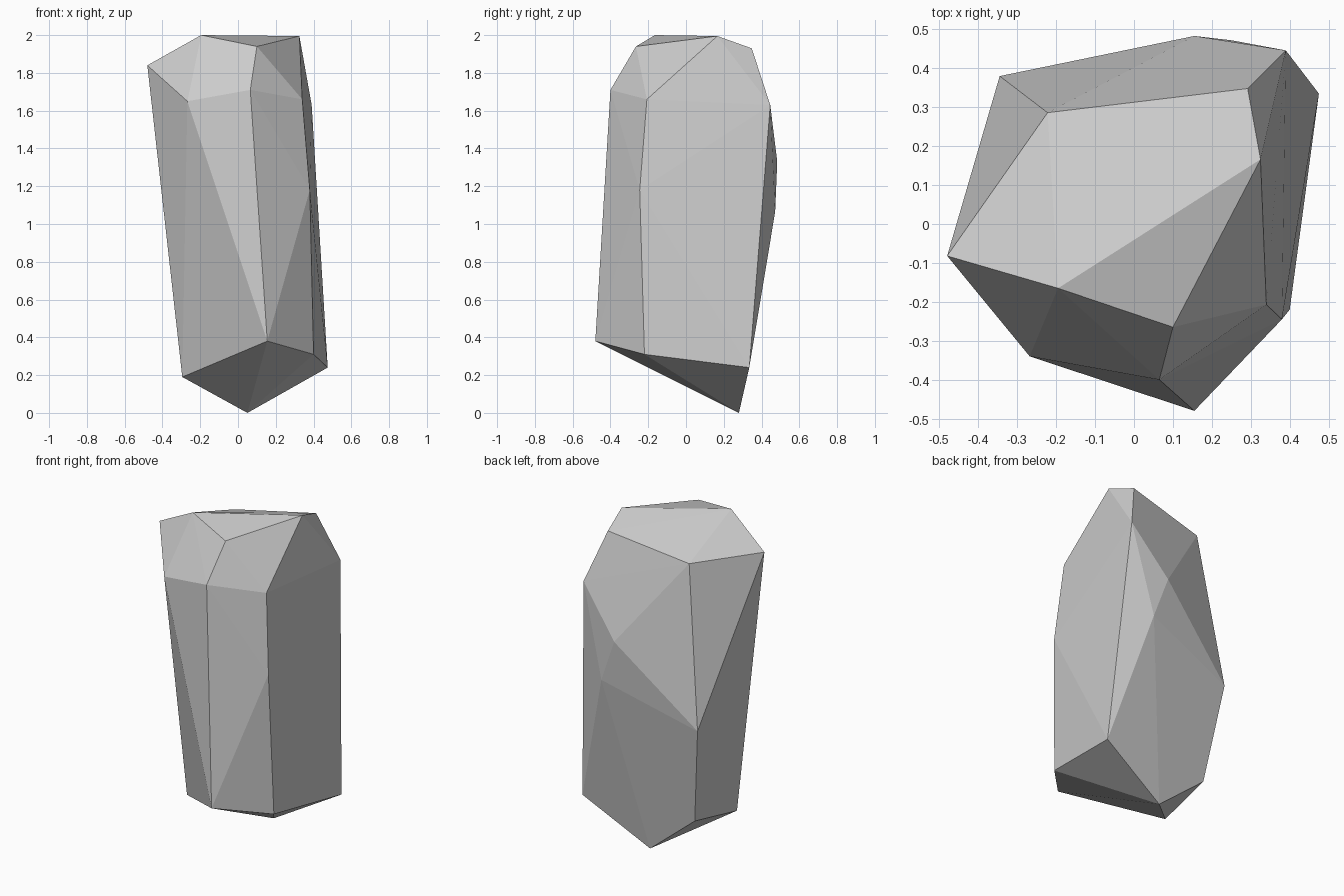
import bpy, bmesh

# Corner points of the faceted stone, grouped by height
tip = [(0.05, 0.28, 0.0)]
lower_ring = [(-0.295, -0.078, 0.19), (0.155, -0.48, 0.38), (0.40, -0.22, 0.31),
              (0.475, 0.335, 0.24), (-0.264, 0.291, 0.258)]
waist = [(0.38, -0.245, 1.18), (0.25, 0.472, 1.065), (0.155, 0.483, 1.33),
         (-0.345, 0.38, 0.87)]
shoulder = [(-0.268, -0.34, 1.65), (0.065, -0.40, 1.71), (0.34, -0.207, 1.66),
            (0.39, 0.446, 1.63)]
crown = [(-0.48, -0.082, 1.84), (-0.195, -0.165, 2.0), (0.10, -0.265, 1.94),
         (0.325, 0.166, 1.995), (0.292, 0.348, 1.93), (-0.222, 0.286, 1.84)]

# Wrap the corners in a convex shell of flat facets
bm = bmesh.new()
for p in tip + lower_ring + waist + shoulder + crown:
    bm.verts.new(p)
bmesh.ops.convex_hull(bm, input=bm.verts[:])
bmesh.ops.recalc_face_normals(bm, faces=bm.faces[:])

mesh = bpy.data.meshes.new("faceted_stone")
bm.to_mesh(mesh)
bm.free()
stone = bpy.data.objects.new("faceted_stone", mesh)
bpy.context.collection.objects.link(stone)
